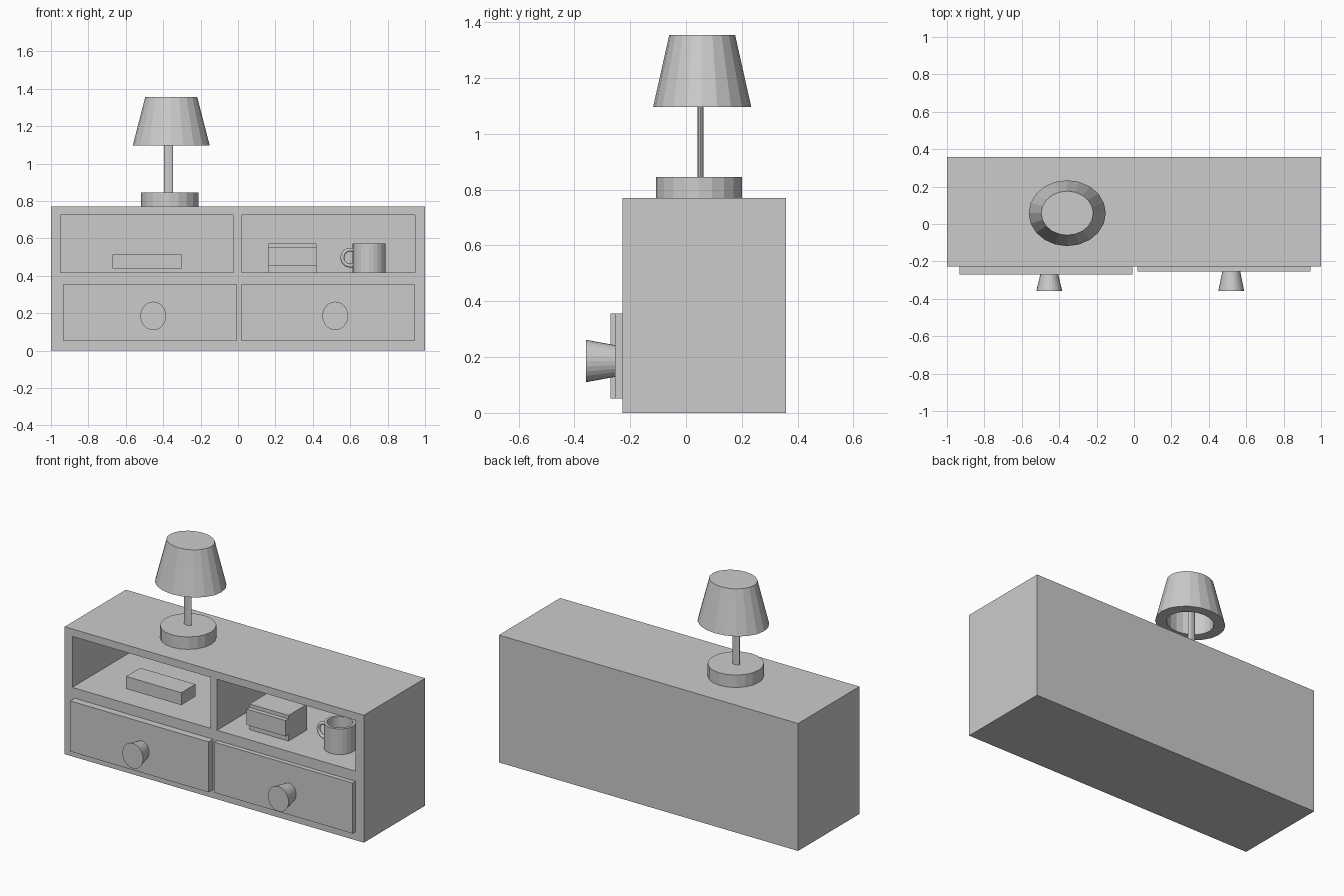
import bpy, bmesh
from math import cos, sin, pi, radians
from mathutils import Matrix

if "Cube" in bpy.data.objects:
    bpy.data.objects.remove(bpy.data.objects["Cube"])


def make_object(name, bm):
    bmesh.ops.recalc_face_normals(bm, faces=bm.faces)
    mesh = bpy.data.meshes.new(name)
    bm.to_mesh(mesh)
    bm.free()
    obj = bpy.data.objects.new(name, mesh)
    bpy.context.collection.objects.link(obj)
    return obj


def box(name, x, y, z):
    """Box from (min, max) ranges."""
    bm = bmesh.new()
    bmesh.ops.create_cube(bm, size=1)
    for v in bm.verts:
        v.co = [r[0] + (c + 0.5) * (r[1] - r[0]) for c, r in zip(v.co, (x, y, z))]
    return make_object(name, bm)


def lathe(name, profile, loc, sides=20, rot=None):
    """Capped elliptical turning; profile rows are (rx, ry, height)."""
    bm = bmesh.new()
    rings = []
    for rx, ry, h in profile:
        rings.append([bm.verts.new((rx * cos(2 * pi * i / sides),
                                    ry * sin(2 * pi * i / sides), h))
                      for i in range(sides)])
    for a, b in zip(rings, rings[1:]):
        for i in range(sides):
            j = (i + 1) % sides
            bm.faces.new((a[i], a[j], b[j], b[i]))
    bm.faces.new(rings[0])
    bm.faces.new(rings[-1])
    if rot:
        bm.transform(rot)
    bm.transform(Matrix.Translation(loc))
    return make_object(name, bm)


# Cabinet body with two open compartments
FRONT, BACK = -0.227, 0.358
cabinet = box("cabinet", (-1, 1), (FRONT, BACK), (0, 0.77))
for side, xr in (("left", (-0.949, -0.024)), ("right", (0.019, 0.946))):
    cutter = box(side + "_compartment_cutter", xr, (FRONT - 0.1, 0.325), (0.417, 0.725))
    cutter.hide_render = True
    cutter.hide_set(True)
    mod = cabinet.modifiers.new(side + "_compartment", 'BOOLEAN')
    mod.operation = 'DIFFERENCE'
    mod.solver = 'EXACT'
    mod.object = cutter

# Drawers and flared knobs
to_front = Matrix.Rotation(radians(90), 4, 'X')  # local z becomes -y
for side, xr, face, knob_x in (("left", (-0.933, -0.008), -0.27, -0.453),
                               ("right", (0.02, 0.944), -0.255, 0.52)):
    box(side + "_drawer", xr, (face, FRONT + 0.02), (0.051, 0.356))
    lathe(side + "_knob", [(0.047, 0.056, -face - 0.005), (0.069, 0.076, 0.358)],
          (knob_x, 0, 0.186), 24, to_front)

# Lamp: base, stem, hollow shade
lathe("lamp_base", [(0.154, 0.154, 0.77), (0.154, 0.154, 0.845)], (-0.365, 0.046, 0))
lathe("lamp_stem", [(0.024, 0.01, 0.84), (0.024, 0.01, 1.34)], (-0.371, 0.052, 0), 16)
lathe("lamp_shade", [(0.139, 0.118, 1.33), (0.139, 0.118, 1.096),
                     (0.206, 0.176, 1.096), (0.139, 0.118, 1.355)], (-0.357, 0.058, 0))

# Items in the compartments
box("flat_box", (-0.671, -0.302), (-0.11, 0.025), (0.438, 0.513))
for name, y0, zr in (("lower_book", -0.118, (0.417, 0.455)),
                     ("middle_book", -0.145, (0.455, 0.551)),
                     ("upper_book", -0.118, (0.551, 0.572))):
    box(name, (0.16, 0.42), (y0, 0.058), zr)

# Mug: hollow cup and curved handle
lathe("mug_cup", [(0.072, 0.072, 0.435), (0.072, 0.072, 0.572),
                  (0.088, 0.088, 0.572), (0.088, 0.088, 0.417)], (0.701, -0.028, 0), 24)
curve = bpy.data.curves.new("mug_handle", 'CURVE')
curve.dimensions = '3D'
curve.bevel_depth = 0.0105
curve.bevel_resolution = 2
spline = curve.splines.new('POLY')
STEPS = 14
spline.points.add(STEPS)
for i, p in enumerate(spline.points):
    a = radians(65 + 230 * i / STEPS)
    p.co = (0.601 + 0.043 * cos(a), -0.028, 0.497 + 0.043 * sin(a), 1)
bpy.context.collection.objects.link(bpy.data.objects.new("mug_handle", curve))
